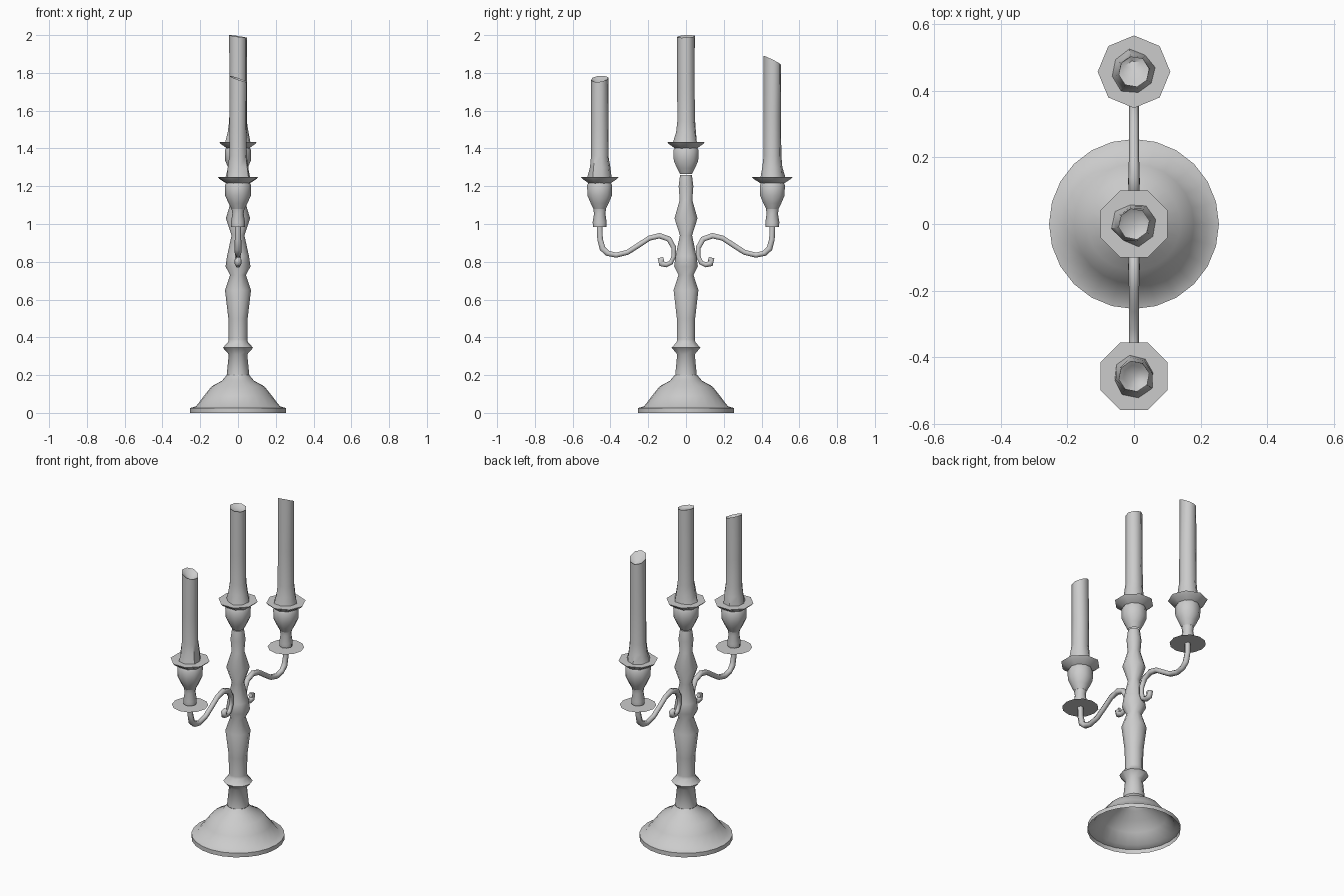
import bpy, bmesh, math, random

cube = bpy.data.objects.get("Cube")
if cube:
    bpy.data.objects.remove(cube)

random.seed(4)

GREY = (0.6, 0.6, 0.6, 1)
grey = bpy.data.materials.new("plain grey")
grey.use_nodes = True
grey.diffuse_color = GREY
grey.node_tree.nodes["Principled BSDF"].inputs["Base Color"].default_value = GREY


def finish(obj, angle=50):
    obj.data.materials.append(grey)
    bpy.ops.object.select_all(action="DESELECT")
    obj.select_set(True)
    bpy.context.view_layer.objects.active = obj
    if obj.type == "MESH":
        bpy.ops.object.shade_smooth_by_angle(angle=math.radians(angle))
    return obj


def ring(radius, z, sides, turn=0, wobble=0):
    pts = []
    for i in range(sides):
        a = turn + 2 * math.pi * i / sides
        r = radius * (1 + random.uniform(-wobble, wobble))
        pts.append((r * math.cos(a), r * math.sin(a), z))
    return pts


def loft(name, rings, y=0, close_top=True, tip=None, angle=50):
    """Skin a stack of rings, optionally closed by a cap or a centre point."""
    bm = bmesh.new()
    loops = [[bm.verts.new(p) for p in r] for r in rings]
    n = len(loops[0])
    for low, high in zip(loops, loops[1:]):
        for i in range(n):
            j = (i + 1) % n
            bm.faces.new((low[i], low[j], high[j], high[i]))
    if tip:
        t = bm.verts.new(tip)
        for i in range(n):
            bm.faces.new((loops[-1][i], loops[-1][(i + 1) % n], t))
    elif close_top:
        bm.faces.new(loops[-1])
    mesh = bpy.data.meshes.new(name)
    bm.to_mesh(mesh)
    bm.free()
    obj = bpy.data.objects.new(name, mesh)
    obj.location.y = y
    bpy.context.collection.objects.link(obj)
    return finish(obj, angle)


def lathe(name, profile, sides, y=0, z=0, turn=0, close_top=True):
    return loft(name, [ring(r, h + z, sides, turn) for r, h in profile], y, close_top)


def candle(name, y, bottom, top, slope_x, slope_y, dip):
    """Half-melted candle: drip skirt, uneven shaft, sloping hollow top."""
    rings = [ring(0.064, bottom, 8, 0.2, 0.1),
             ring(0.056, bottom + 0.05, 8, 0.2, 0.08),
             ring(0.048, bottom + 0.11, 8, 0.2, 0.03),
             ring(0.047, (bottom + top) / 2, 8, 0.2, 0.02)]
    reach = 0.047 * max(abs(slope_x), abs(slope_y))
    rim = [(x, yy, top - reach + slope_x * x + slope_y * yy)
           for x, yy, _ in ring(0.047, 0, 8, 0.2, 0.02)]
    inner = [(x * 0.7, yy * 0.7, h - 0.01) for x, yy, h in rim]
    loft(name, rings + [rim, inner], y, tip=(0, 0, top - reach - dip))


# Hollow foot
lathe("foot", [(0.255, 0), (0.255, 0.025), (0.222, 0.035), (0.18, 0.09), (0.14, 0.14),
               (0.085, 0.17), (0.06, 0.2)], 24, close_top=False)

# Turned stem
lathe("stem", [(0.06, 0.2), (0.049, 0.31), (0.08, 0.345), (0.052, 0.375), (0.05, 0.39),
               (0.051, 0.5), (0.069, 0.65), (0.042, 0.73), (0.066, 0.775), (0.058, 0.83),
               (0.034, 0.94), (0.064, 1.03), (0.035, 1.127), (0.041, 1.2), (0.033, 1.26)], 10)

# Cup and drip plate, shared by all three holders
CUP = [(0.034, -0.17), (0.05, -0.14), (0.068, -0.1), (0.07, -0.045), (0.062, -0.03)]
PLATE = [(0.062, -0.035), (0.098, -0.012), (0.109, 0)]
ARM_TOP = 1.25
MAIN_TOP = 1.435
EIGHTH = math.pi / 8

lathe("centre_cup", CUP, 10, z=MAIN_TOP)
lathe("centre_drip_plate", PLATE, 8, z=MAIN_TOP, turn=EIGHTH)

# Arm path from outer cup to inner scroll: distance, height, thickness
ARM = [(0.457, 0.99, 1.1), (0.455, 0.92, 1.1), (0.442, 0.87, 1.2), (0.415, 0.845, 1.1),
       (0.37, 0.835, 1), (0.31, 0.85, 1), (0.255, 0.885, 1), (0.195, 0.925, 1),
       (0.14, 0.938, 1.1), (0.09, 0.92, 1.1), (0.065, 0.875, 1), (0.064, 0.83, 0.9),
       (0.08, 0.795, 0.9), (0.105, 0.784, 1), (0.13, 0.79, 1.2), (0.136, 0.81, 1.2),
       (0.118, 0.815, 0.9)]

for side, word in ((-1, "front"), (1, "back")):
    y = 0.457 * side
    curve = bpy.data.curves.new(word + "_arm", "CURVE")
    curve.dimensions = "3D"
    curve.bevel_depth = 0.0155
    curve.bevel_resolution = 1
    curve.use_fill_caps = True
    path = curve.splines.new("POLY")
    path.points.add(len(ARM) - 1)
    for point, (d, h, thick) in zip(path.points, ARM):
        point.co = (0, d * side, h, 1)
        point.radius = thick
    arm = bpy.data.objects.new(word + "_arm", curve)
    bpy.context.collection.objects.link(arm)
    finish(arm)

    loft(word + "_lower_disc", [ring(0.1, 0.977, 12)], y)
    lathe(word + "_cup_neck", [(0.036, 0.985), (0.037, 1.01), (0.03, 1.055), (0.034, 1.08)], 8, y)
    lathe(word + "_cup", CUP, 10, y, ARM_TOP)
    lathe(word + "_drip_plate", PLATE, 8, y, ARM_TOP, turn=EIGHTH if side < 0 else 0)

# Candles
candle("centre_candle", 0, MAIN_TOP, 2.0, -0.15, 0.05, 0.01)
candle("front_candle", -0.457, ARM_TOP, 1.785, -0.35, 0.1, 0.03)
candle("back_candle", 0.457, ARM_TOP, 1.89, 0.1, -0.5, 0.02)
